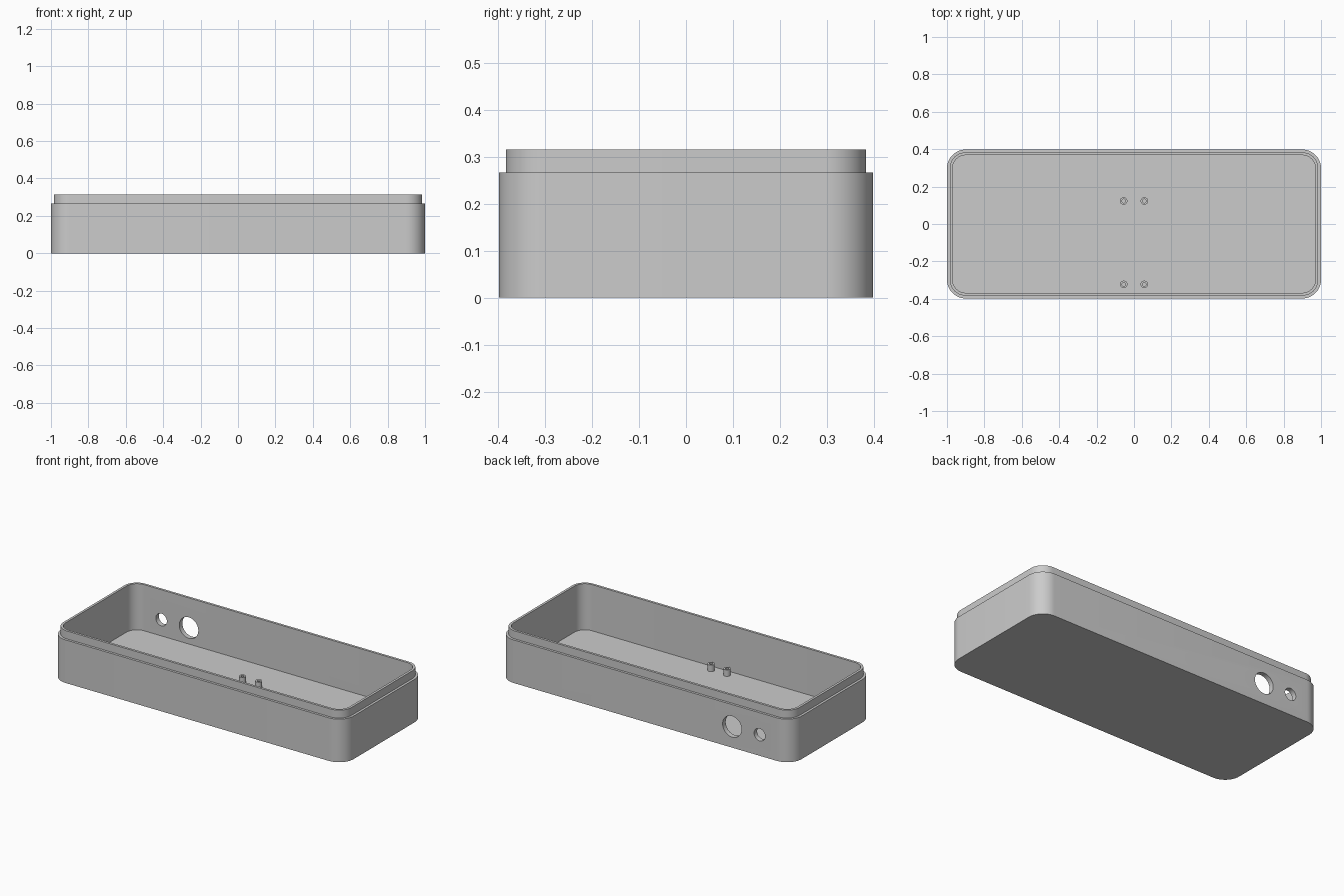
import bpy
import bmesh
from math import cos, sin, pi, radians

if "Cube" in bpy.data.objects:
    bpy.data.objects.remove(bpy.data.objects["Cube"], do_unlink=True)

# Overall sizes
HALF_X, HALF_Y, CORNER = 1.0, 0.398, 0.1
STEP_Z, TOP_Z, FLOOR_Z = 0.266, 0.315, 0.03
LIP, WALL = 0.015, 0.03

grey = bpy.data.materials.new("plain grey")
grey.use_nodes = True
grey.diffuse_color = (0.6, 0.6, 0.6, 1)
grey.node_tree.nodes["Principled BSDF"].inputs["Base Color"].default_value = (0.6, 0.6, 0.6, 1)


def rounded_loop(inset, z, steps=12):
    """Rounded rectangle, counter-clockwise, moved inwards by inset."""
    radius = CORNER - inset
    points = []
    for i, (sx, sy) in enumerate([(1, 1), (-1, 1), (-1, -1), (1, -1)]):
        for k in range(steps + 1):
            a = (i + k / steps) * pi / 2
            points.append((sx * (HALF_X - CORNER) + radius * cos(a),
                           sy * (HALF_Y - CORNER) + radius * sin(a), z))
    return points


def ring(radius, z, steps=32):
    return [(radius * cos(2 * pi * k / steps), radius * sin(2 * pi * k / steps), z)
            for k in range(steps)]


def loft(name, loops, caps=True):
    """Skin a stack of matching loops and optionally close both ends."""
    bm = bmesh.new()
    rows = [[bm.verts.new(p) for p in loop] for loop in loops]
    n = len(rows[0])
    for low, high in zip(rows, rows[1:]):
        for i in range(n):
            j = (i + 1) % n
            bm.faces.new((low[i], low[j], high[j], high[i]))
    if caps:
        bm.faces.new(rows[0][::-1])
        bm.faces.new(rows[-1])
    bmesh.ops.recalc_face_normals(bm, faces=bm.faces)
    mesh = bpy.data.meshes.new(name)
    bm.to_mesh(mesh)
    bm.free()
    mesh.materials.append(grey)
    obj = bpy.data.objects.new(name, mesh)
    bpy.context.collection.objects.link(obj)
    return obj


def select_only(obj):
    bpy.ops.object.select_all(action='DESELECT')
    obj.select_set(True)
    bpy.context.view_layer.objects.active = obj


def smooth(obj):
    select_only(obj)
    bpy.ops.object.shade_smooth_by_angle(angle=radians(30))


# Open tray with a stepped lip around the rim
tray = loft("tray", [rounded_loop(inset, z) for inset, z in [
    (0, 0), (0, STEP_Z), (LIP, STEP_Z), (LIP, TOP_Z), (WALL, TOP_Z), (WALL, FLOOR_Z)]])

# Two round openings through the back wall
for x, radius in [(-0.594, 0.065), (-0.782, 0.038)]:
    cutter = loft("hole_cutter", [ring(radius, -0.1, 48), ring(radius, 0.1, 48)])
    cutter.rotation_euler.x = pi / 2
    cutter.location = (x, HALF_Y, 0.13)
    cutter.hide_render = True
    cut = tray.modifiers.new("hole", 'BOOLEAN')
    cut.operation = 'DIFFERENCE'
    cut.solver = 'EXACT'
    cut.object = cutter
    select_only(tray)
    bpy.ops.object.modifier_apply(modifier=cut.name)
    bpy.data.objects.remove(cutter, do_unlink=True)
smooth(tray)

# Four small hollow posts standing on the floor
for row, y in [("front", -0.323), ("back", 0.123)]:
    for side, x in [("right", -0.055), ("left", 0.055)]:
        post = loft(f"{row}_{side}_post", [ring(r, z) for r, z in [
            (0.02, FLOOR_Z), (0.02, 0.07), (0.01, 0.07), (0.01, FLOOR_Z)]], caps=False)
        post.location = (x, y, 0)
        smooth(post)
